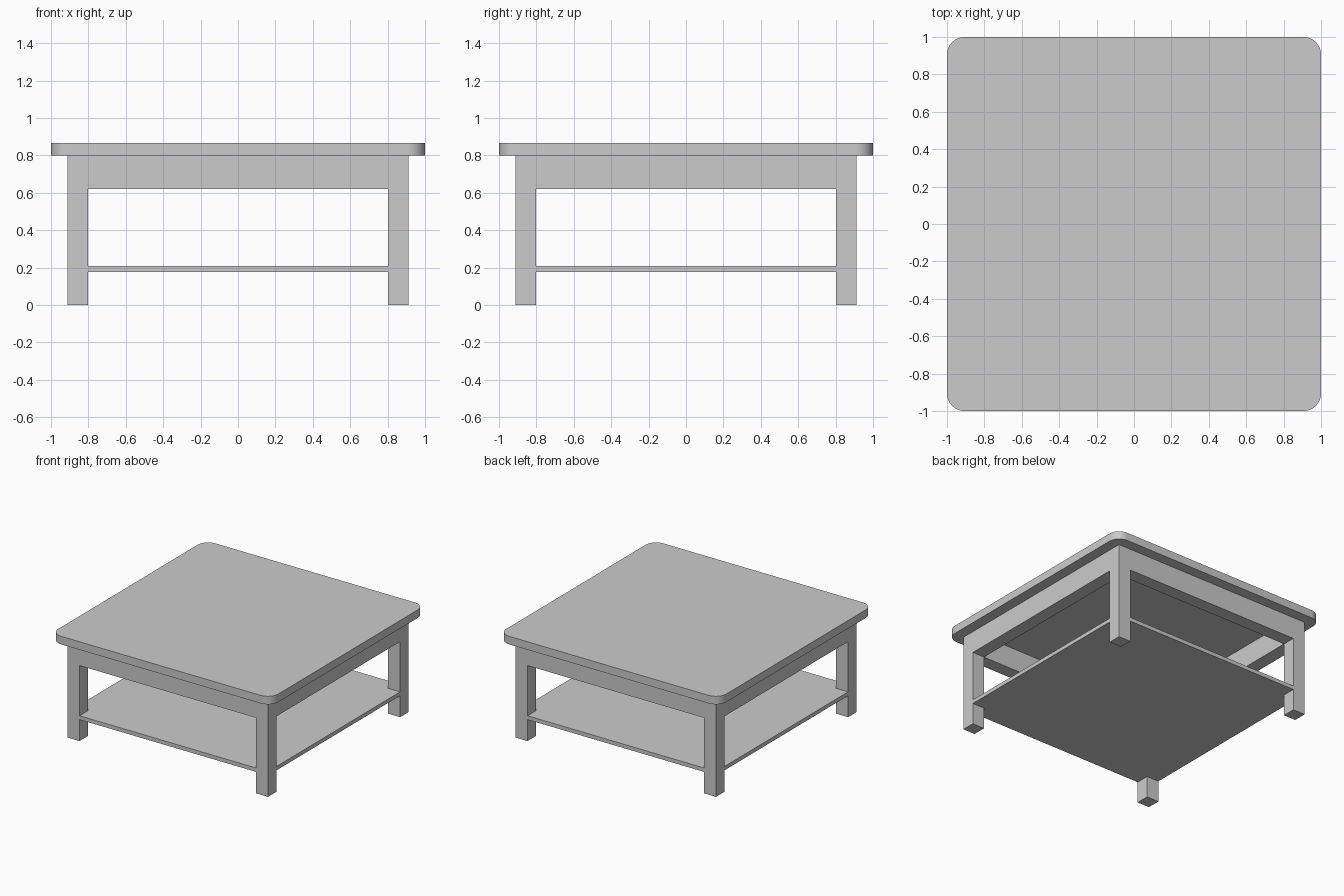
import bpy
import bmesh
from mathutils import Matrix

cube = bpy.data.objects.get("Cube")
if cube:
    bpy.data.objects.remove(cube, do_unlink=True)

# One plain grey for the whole table
grey = bpy.data.materials.new("plain_grey")
grey.use_nodes = True
grey.diffuse_color = (0.6, 0.6, 0.6, 1)
grey.node_tree.nodes["Principled BSDF"].inputs["Base Color"].default_value = grey.diffuse_color

OUTER, INNER = 0.912, 0.802          # outer and inner faces of the legs
MID, WIDTH = (OUTER + INNER) / 2, OUTER - INNER
APRON_LOW, TOP_LOW, TOP_HIGH = 0.62, 0.80, 0.866
SHELF_LOW, SHELF_HIGH = 0.176, 0.208


def box(name, x, y, low, high, size_x, size_y, radius=0):
    """Upright box between two heights, with optional rounded vertical edges."""
    bm = bmesh.new()
    bmesh.ops.create_cube(bm, size=1, matrix=Matrix.Diagonal((size_x, size_y, high - low, 1)))
    if radius:
        upright = [e for e in bm.edges
                   if abs(e.verts[0].co.z - e.verts[1].co.z) > (high - low) / 2]
        bmesh.ops.bevel(bm, geom=upright, offset=radius, segments=12,
                        profile=0.5, affect='EDGES')
    mesh = bpy.data.meshes.new(name)
    bm.to_mesh(mesh)
    bm.free()
    mesh.materials.append(grey)
    obj = bpy.data.objects.new(name, mesh)
    obj.location = (x, y, (low + high) / 2)
    bpy.context.collection.objects.link(obj)
    return obj


# Tabletop with rounded corners
top = box("tabletop", 0, 0, TOP_LOW, TOP_HIGH, 2, 2, radius=0.095)
bpy.context.view_layer.objects.active = top
top.select_set(True)
bpy.ops.object.shade_smooth_by_angle()

# Four square legs
for sx, side in ((1, "left"), (-1, "right")):
    for sy, end in ((-1, "front"), (1, "back")):
        box(f"{end}_{side}_leg", sx * MID, sy * MID, 0, TOP_LOW, WIDTH, WIDTH)

# Aprons flush with the legs
for sign, end, side in ((-1, "front", "right"), (1, "back", "left")):
    box(f"{end}_apron", 0, sign * MID, APRON_LOW, TOP_LOW, 2 * INNER, WIDTH)
    box(f"{side}_apron", sign * MID, 0, APRON_LOW, TOP_LOW, WIDTH, 2 * INNER)

# Shelf notched around the legs: a wide middle panel and two end strips
box("shelf", 0, 0, SHELF_LOW, SHELF_HIGH, 2 * INNER, 2 * OUTER)
for sign, side in ((-1, "right"), (1, "left")):
    box(f"shelf_{side}_strip", sign * MID, 0, SHELF_LOW, SHELF_HIGH, WIDTH, 2 * INNER)
